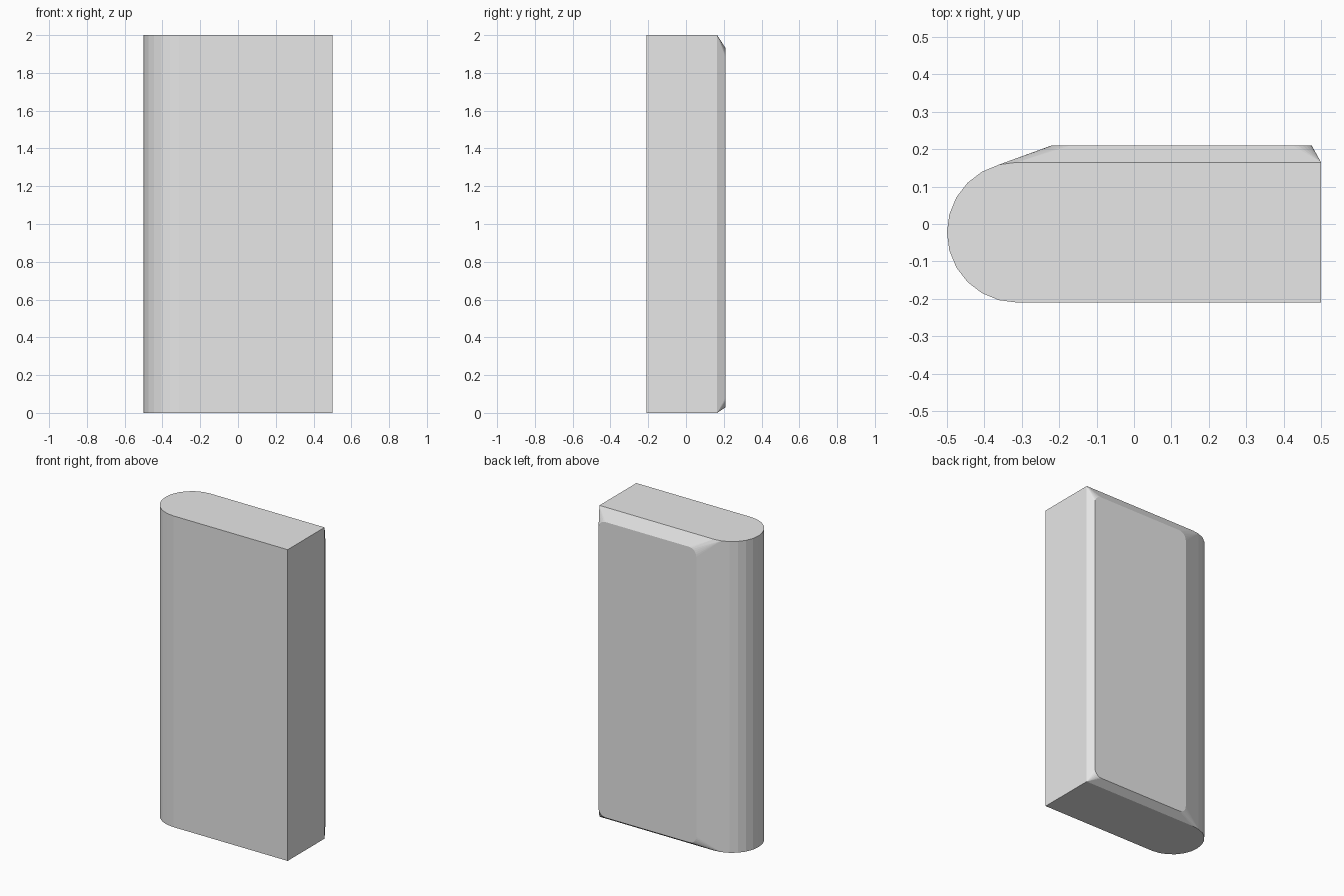
import bpy
import bmesh
from math import sin, cos, pi

cube = bpy.data.objects.get("Cube")
if cube:
    bpy.data.objects.remove(cube, do_unlink=True)

grey = bpy.data.materials.new("light grey")
grey.use_nodes = True
grey.diffuse_color = (0.8, 0.8, 0.8, 1)
grey.node_tree.nodes["Principled BSDF"].inputs["Base Color"].default_value = (0.8, 0.8, 0.8, 1)

HEIGHT = 2.0
FRONT, SHOULDER, BACK = -0.21, 0.165, 0.21


def arc(cx, cy, radius, start, end, steps):
    """Points along a circular arc, ends included."""
    angles = [start + (end - start) * i / steps for i in range(steps + 1)]
    return [(cx + radius * cos(a), cy + radius * sin(a)) for a in angles]


# Body outline: square on the left, half round on the right
radius = (SHOULDER - FRONT) / 2
outline = arc(radius - 0.5, (SHOULDER + FRONT) / 2, radius, pi / 2, 3 * pi / 2, 12)
outline += [(0.5, FRONT), (0.5, SHOULDER)]

# Raised back panel: rectangle with rounded corners, in x and z
x0, x1, z0, z1, fillet = -0.22, 0.475, 0.03, 1.93, 0.05
corners = [(x1 - fillet, z1 - fillet), (x0 + fillet, z1 - fillet),
           (x0 + fillet, z0 + fillet), (x1 - fillet, z0 + fillet)]
panel = []
for i, (cx, cz) in enumerate(corners):
    panel += arc(cx, cz, fillet, i * pi / 2, (i + 1) * pi / 2, 6)

# Skin the body and the panel together, which makes the sloping chamfers
bm = bmesh.new()
for z in (0, HEIGHT):
    for x, y in outline:
        bm.verts.new((x, y, z))
for x, z in panel:
    bm.verts.new((x, BACK, z))
bmesh.ops.convex_hull(bm, input=bm.verts[:])
bmesh.ops.dissolve_limit(bm, angle_limit=0.01, verts=bm.verts[:], edges=bm.edges[:])
bmesh.ops.recalc_face_normals(bm, faces=bm.faces[:])

mesh = bpy.data.meshes.new("rounded_block")
bm.to_mesh(mesh)
bm.free()
mesh.materials.append(grey)
block = bpy.data.objects.new("rounded_block", mesh)
bpy.context.collection.objects.link(block)
